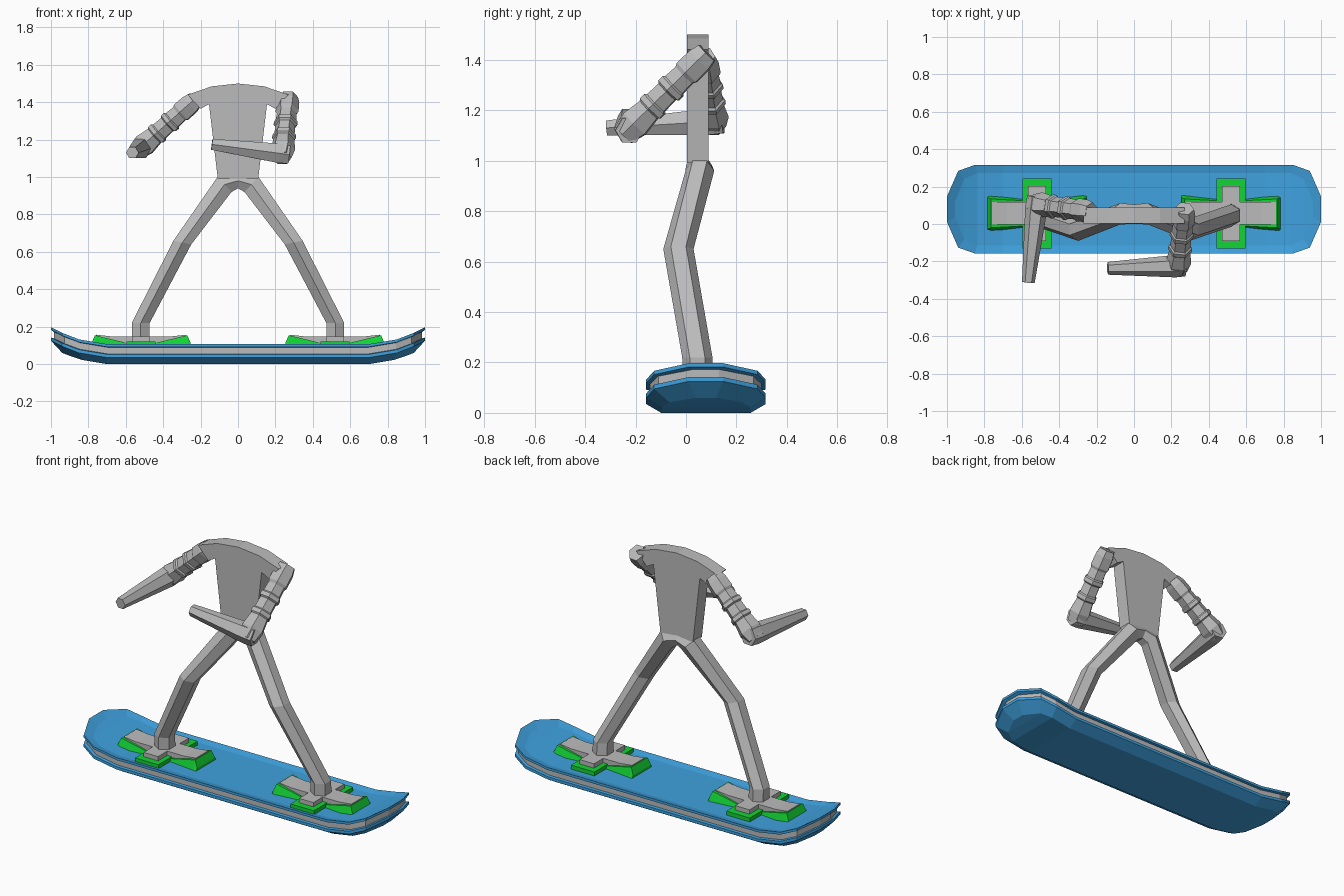
import bpy, bmesh, math
from mathutils import Vector

if "Cube" in bpy.data.objects:
    bpy.data.objects.remove(bpy.data.objects["Cube"])


def material(name, rgb):
    m = bpy.data.materials.new(name)
    m.diffuse_color = (*rgb, 1)
    m.use_nodes = True
    m.node_tree.nodes["Principled BSDF"].inputs["Base Color"].default_value = m.diffuse_color
    return m


GREY = material("grey", (0.50, 0.50, 0.50))
BLUE = material("blue", (0.05, 0.36, 0.74))
GREEN = material("green", (0.006, 0.66, 0.035))


def loft(name, rings, mats, strip_caps=False, grey_steps=()):
    """Skin a list of equal rings; steps in grey_steps use the second material."""
    bm = bmesh.new()
    vs = [[bm.verts.new(p) for p in r] for r in rings]
    n = len(rings[0])
    for k in range(len(vs) - 1):
        for i in range(n):
            j = (i + 1) % n
            f = bm.faces.new((vs[k][i], vs[k][j], vs[k + 1][j], vs[k + 1][i]))
            f.material_index = 1 if k in grey_steps else 0
    for r in (vs[0], vs[-1]):
        if strip_caps:
            for i in range(n // 2 - 1):
                bm.faces.new((r[i], r[i + 1], r[n - 2 - i], r[n - 1 - i]))
        else:
            bm.faces.new(r)
    bmesh.ops.recalc_face_normals(bm, faces=bm.faces)
    me = bpy.data.meshes.new(name)
    bm.to_mesh(me)
    bm.free()
    for m in mats:
        me.materials.append(m)
    ob = bpy.data.objects.new(name, me)
    bpy.context.collection.objects.link(ob)
    return ob


def tube(name, a, b, profile, sides=6, spin=0.0):
    """Faceted limb from a to b; profile is (position along, radius)."""
    a, b = Vector(a), Vector(b)
    d = b - a
    u = d.cross(Vector((0, 0, 1))).normalized()
    v = u.cross(d).normalized()
    angles = [spin + 2 * math.pi * i / sides for i in range(sides)]
    loft(name, [[a + d * t + (u * math.cos(g) + v * math.sin(g)) * r for g in angles]
                for t, r in profile], [GREY])


def box(name, x0, x1, y0, y1, z0, z1, mat):
    loft(name, [[(x0, y0, z), (x1, y0, z), (x1, y1, z), (x0, y1, z)] for z in (z0, z1)], [mat])


# board: outline rings stacked upwards, tips bent up
STATIONS = [(1.0, 0.068, 1.0), (0.94, 0.205, 0.75), (0.85, 0.237, 0.3), (0.70, 0.237, 0.0)]
LIFT = [(0.70, 0.0), (0.85, 0.025), (0.94, 0.06), (1.0, 0.09)]
BOARD_Y = 0.079


def lift(x):
    x = abs(x)
    for (xa, za), (xb, zb) in zip(LIFT, LIFT[1:]):
        if xa < x <= xb:
            return za + (zb - za) * (x - xa) / (xb - xa)
    return 0.0


def board_ring(inset, z):
    half = [(x - inset * k, max(w - inset, 0.04)) for x, w, k in STATIONS]
    side = [(-x, w) for x, w in half] + [(x, w) for x, w in reversed(half)]
    pts = side + [(x, -w) for x, w in reversed(side)]
    return [(x, BOARD_Y + y, z + lift(x)) for x, y in pts]


layers = [(0.06, 0.0), (0.0, 0.035), (0.0, 0.052), (0.016, 0.055),
          (0.016, 0.09), (0.0, 0.092), (0.0, 0.107), (0.043, 0.098)]
loft("board", [board_ring(*l) for l in layers], [BLUE, GREY], True, (3,))

# bindings and feet
FOOT_Y = 0.057


def bar(name, cx, sections, mat):
    """Lengthwise bar; sections are (x offset, lower half width, upper half width, top)."""
    loft(name, [[(cx + x, FOOT_Y - lo, 0.092), (cx + x, FOOT_Y + lo, 0.092),
                 (cx + x, FOOT_Y + up, top), (cx + x, FOOT_Y - up, top)]
                for x, lo, up, top in sections], [mat])


def both_ways(half):
    return [(-x, *r) for x, *r in half] + [(x, *r) for x, *r in reversed(half)]


for label, cx in (("left", -0.518), ("right", 0.518)):
    bar(label + "_binding_long", cx, both_ways(
        [(0.265, 0.097, 0.085, 0.112), (0.247, 0.097, 0.077, 0.154), (0.08, 0.078, 0.068, 0.114)]), GREEN)
    box(label + "_binding_cross", cx - 0.078, cx + 0.078, FOOT_Y - 0.187, FOOT_Y + 0.187, 0.092, 0.122, GREEN)
    bar(label + "_foot_long", cx, both_ways([(0.24, 0.06, 0.06, 0.157), (0.16, 0.06, 0.06, 0.148)]), GREY)
    box(label + "_foot_cross", cx - 0.048, cx + 0.048, FOOT_Y - 0.147, FOOT_Y + 0.147, 0.092, 0.148, GREY)

# legs: hexagonal sections between an outer and an inner point (x, z), then centre y and half depth
LEG = [((0.0, 1.02), (0.0, 0.94), 0.052, 0.052),
       ((0.11, 1.0), (0.035, 0.92), 0.055, 0.057),
       ((0.345, 0.66), (0.25, 0.64), -0.03, 0.06),
       ((0.568, 0.22), (0.472, 0.22), 0.045, 0.06),
       ((0.568, 0.14), (0.472, 0.14), 0.048, 0.06)]
for label, s in (("left", -1), ("right", 1)):
    rings = []
    for (xo, zo), (xi, zi), cy, hy in LEG:
        ring = []
        for i in range(6):
            g = math.radians(30 + 60 * i)
            t = 0.5 + 0.5 * math.cos(g) / math.cos(math.pi / 6)
            ring.append((s * (xi + (xo - xi) * t), cy + hy * math.sin(g), zi + (zo - zi) * t))
        rings.append(ring)
    loft(label + "_leg", rings, [GREY])

# torso: flat outline extruded in depth
half = [(0.108, 0.99), (0.155, 1.39), (0.20, 1.365), (0.27, 1.44), (0.14, 1.485)]
outline = half + [(0, 1.5)] + [(-x, z) for x, z in reversed(half)]
loft("torso", [[(x, y, z) for x, z in outline] for y in (0.003, 0.089)], [GREY])

# arms: banded sleeves and tapering forearms
SLEEVE = [(-0.1, 0.05), (0.0, 0.06), (0.18, 0.062), (0.22, 0.053), (0.36, 0.056),
          (0.38, 0.064), (0.44, 0.064), (0.46, 0.053), (0.62, 0.055), (0.64, 0.064),
          (0.70, 0.064), (0.72, 0.056), (0.92, 0.068), (1.08, 0.052)]
FOREARM = [(-0.1, 0.056), (0.04, 0.06), (1.0, 0.034)]
ARMS = {"left": ((-0.255, 0.07, 1.39), (-0.52, 0.105, 1.155), (-0.565, -0.313, 1.13)),
        "right": ((0.268, 0.055, 1.40), (0.236, -0.225, 1.125), (-0.14, -0.237, 1.175))}
for label, (shoulder, elbow, hand) in ARMS.items():
    tube(label + "_sleeve", shoulder, elbow, SLEEVE)
    tube(label + "_forearm", elbow, hand, FOREARM)
